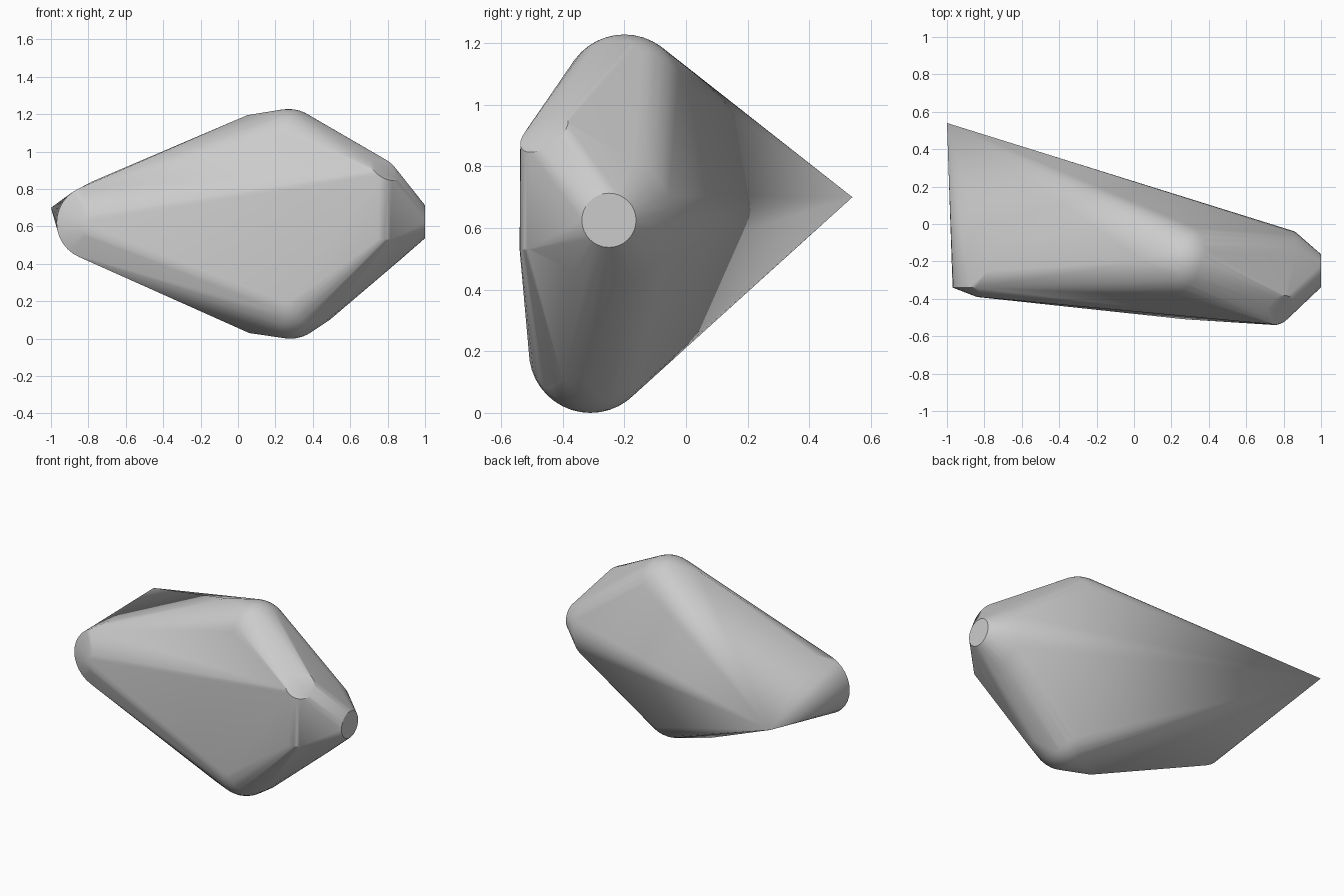
import bpy
import bmesh
import math
from mathutils import Vector

cube = bpy.data.objects.get("Cube")
if cube:
    bpy.data.objects.remove(cube, do_unlink=True)

grey = bpy.data.materials.new("plain_grey")
grey.use_nodes = True
colour = (0.6, 0.6, 0.6, 1)
grey.diffuse_color = colour
grey.node_tree.nodes["Principled BSDF"].inputs["Base Color"].default_value = colour

bm = bmesh.new()


def disc(center, normal, radius, sides=32):
    """Ring of hull points around a normal."""
    turn = Vector(normal).to_track_quat('Z', 'Y')
    for i in range(sides):
        a = math.tau * i / sides
        bm.verts.new(Vector(center) + turn @ Vector((math.cos(a), math.sin(a), 0)) * radius)


def ball(center, radius):
    """Rounded corner of the hull."""
    ret = bmesh.ops.create_uvsphere(bm, u_segments=32, v_segments=20, radius=radius)
    bmesh.ops.translate(bm, verts=ret["verts"], vec=center)


# Rounded top and bottom corners
ball((0.27, -0.2, 1.028), 0.2)
ball((0.28, -0.31, 0.2), 0.2)

# Flat round end on the left, with its wider shoulder
disc((1, -0.25, 0.625), (1, 0, 0), 0.088)
disc((0.86, -0.25, 0.625), (1, 0, 0), 0.21)

# Slanted disc and lower corner on the front
disc((0.78, -0.46, 0.91), (0.5, -0.5, 0.7), 0.09)
disc((0.75, -0.45, 0.53), (0, 0, 1), 0.09)

# Chamfered rounded end on the right
disc((-0.77, -0.34, 0.62), (0, 1, 0), 0.2)
disc((-0.78, -0.39, 0.6), (0, 1, 0), 0.06)

# Rear apex and single corners
for corner in ((-1, 0.54, 0.7), (0.05, -0.2, 1.195), (0.06, -0.33, 0.03),
               (-0.78, -0.25, 0.84), (0.49, -0.33, 0.1), (0.49, -0.4, 0.11)):
    bm.verts.new(corner)

# Wrap everything in one convex skin
bmesh.ops.delete(bm, geom=bm.edges[:], context='EDGES_FACES')
hull = bmesh.ops.convex_hull(bm, input=bm.verts[:])
spare = {v for v in hull["geom_interior"] + hull["geom_unused"]
         if isinstance(v, bmesh.types.BMVert)}
bmesh.ops.delete(bm, geom=list(spare), context='VERTS')
bmesh.ops.delete(bm, geom=[v for v in bm.verts if not v.link_faces], context='VERTS')
bmesh.ops.dissolve_limit(bm, angle_limit=math.radians(0.5), verts=bm.verts[:], edges=bm.edges[:])
bmesh.ops.recalc_face_normals(bm, faces=bm.faces[:])

mesh = bpy.data.meshes.new("faceted_hull")
bm.to_mesh(mesh)
bm.free()
mesh.materials.append(grey)
body = bpy.data.objects.new("faceted_hull", mesh)
bpy.context.collection.objects.link(body)
bpy.ops.object.select_all(action='DESELECT')
body.select_set(True)
bpy.context.view_layer.objects.active = body
bpy.ops.object.shade_smooth_by_angle(angle=math.radians(30))
